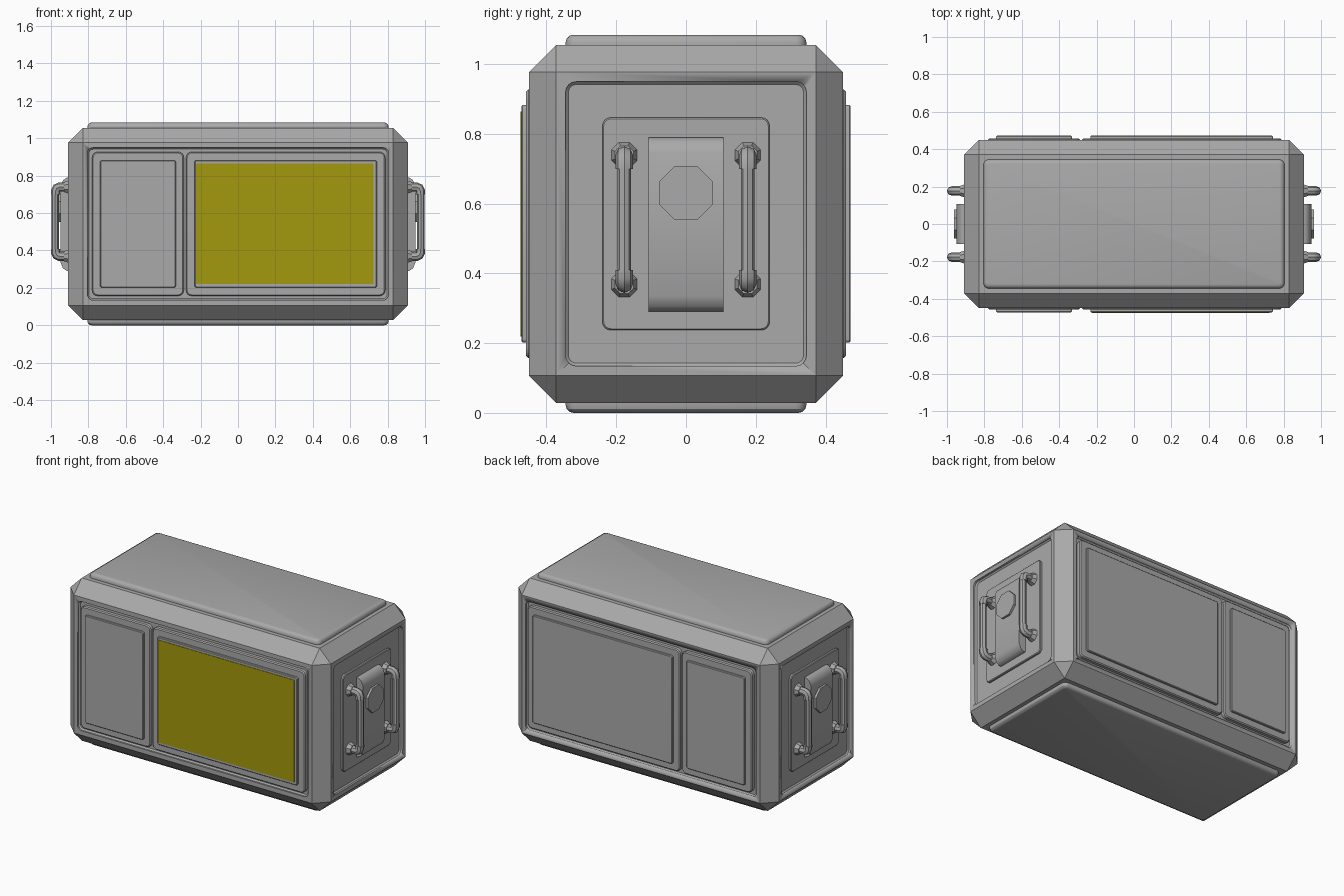
import bpy, bmesh
from math import pi, radians
from mathutils import Matrix, Vector

cube = bpy.data.objects.get("Cube")
if cube:
    bpy.data.objects.remove(cube, do_unlink=True)


def material(name, rgb):
    m = bpy.data.materials.new(name)
    m.use_nodes = True
    m.diffuse_color = (*rgb, 1)
    m.node_tree.nodes["Principled BSDF"].inputs["Base Color"].default_value = (*rgb, 1)
    return m


GREY = material("grey metal", (0.4, 0.4, 0.4))
YELLOW = material("yellow screen", (0.37, 0.32, 0.004))
MID = 0.542  # height of the crate's centre

# Rotations that turn local +z towards each side of the crate
FACING = {
    "front": Matrix.Rotation(pi / 2, 4, "X"),
    "back": Matrix.Rotation(-pi / 2, 4, "X"),
    "left": Matrix.Rotation(pi / 2, 4, "Y"),
    "right": Matrix.Rotation(-pi / 2, 4, "Y"),
    "top": Matrix.Identity(4),
    "bottom": Matrix.Rotation(pi, 4, "X"),
}


def finish(name, bm, mat, smooth=30):
    bmesh.ops.recalc_face_normals(bm, faces=bm.faces)
    me = bpy.data.meshes.new(name)
    bm.to_mesh(me)
    bm.free()
    me.materials.append(mat)
    ob = bpy.data.objects.new(name, me)
    bpy.context.collection.objects.link(ob)
    activate(ob)
    bpy.ops.object.shade_smooth_by_angle(angle=radians(smooth))
    return ob


def activate(ob):
    bpy.ops.object.select_all(action="DESELECT")
    ob.select_set(True)
    bpy.context.view_layer.objects.active = ob


def plate(name, side, centre, w, h, base, top, r, edge=0.0, mat=GREY, segs=1):
    """Rounded slab between two distances from the centre plane of a side."""
    bm = bmesh.new()
    size = Matrix.Diagonal((w, h, top - base, 1))
    bmesh.ops.create_cube(bm, size=1, matrix=Matrix.Translation((0, 0, (top + base) / 2)) @ size)
    corners = [e for e in bm.edges if abs(e.verts[0].co.z - e.verts[1].co.z) > 1e-4]
    bmesh.ops.bevel(bm, geom=corners, offset=r, segments=4, profile=0.5, affect="EDGES")
    if edge:
        rim = [e for e in bm.edges if all(v.co.z > top - 1e-4 for v in e.verts)]
        bmesh.ops.bevel(bm, geom=rim, offset=edge, segments=segs, profile=0.5, affect="EDGES")
    bm.transform(Matrix.Translation(centre) @ FACING[side])
    return finish(name, bm, mat)


def recess(body, side, w, h, floor, surface):
    """Sink a rounded panel with a sloping wall into the body."""
    bm_side = -1 if side in ("front", "right") else 1
    axis = Vector((0, bm_side, 0)) if side in ("front", "back") else Vector((bm_side, 0, 0))
    opposite = {"front": "back", "back": "front", "left": "right", "right": "left"}[side]
    centre = axis * (floor + 0.1) + Vector((0, 0, MID))
    cutter = plate("recess_cutter", opposite, centre, w, h, 0, 0.1, 0.03, 0.008)
    mod = body.modifiers.new("recess", "BOOLEAN")
    mod.operation = "DIFFERENCE"
    mod.solver = "EXACT"
    mod.object = cutter
    activate(body)
    bpy.ops.object.modifier_apply(modifier=mod.name)
    bpy.data.objects.remove(cutter, do_unlink=True)


# Chamfered body with a sunken panel on four sides
bm = bmesh.new()
bmesh.ops.create_cube(bm, size=1, matrix=Matrix.Translation((0, 0, MID)) @ Matrix.Diagonal((1.816, 0.9, 1.026, 1)))
bmesh.ops.bevel(bm, geom=bm.edges[:], offset=0.078, segments=1, affect="EDGES")
body = finish("crate_body", bm, GREY, 20)
for side in ("front", "back"):
    recess(body, side, 1.61, 0.815, 0.432, 0.45)
for side in ("left", "right"):
    recess(body, side, 0.815, 0.69, 0.888, 0.908)

# Raised top and bottom slabs
for side in ("top", "bottom"):
    plate(side + "_slab", side, (0, 0, MID), 1.61, 0.69, 0.5, MID, 0.03, 0.022, segs=3)

# Two stepped panels on each long side
for side in ("front", "back"):
    for name, x, w in (("small", -0.535, 0.49), ("large", 0.255, 1.065)):
        c = (x, 0, MID)
        plate(f"{side}_{name}_panel", side, c, w, 0.77, 0.42, 0.458, 0.03, 0.006)
        inner = w - (0.085 if name == "small" else 0.09)
        plate(f"{side}_{name}_inset", side, c, inner, 0.68, 0.45, 0.472, 0.01, 0.004)
plate("screen", "front", (0.25, 0, MID), 0.95, 0.645, 0.47, 0.475, 0.006, mat=YELLOW)


def latch(side, s):
    """Thick plate with sloping ends."""
    bm = bmesh.new()
    profile = [(0.88, 0.29), (0.915, 0.29), (0.936, 0.305), (0.948, 0.335),
               (0.948, 0.745), (0.936, 0.775), (0.915, 0.79), (0.88, 0.79)]
    face = bm.faces.new([bm.verts.new((s * x, -0.108, z)) for x, z in profile])
    out = bmesh.ops.extrude_face_region(bm, geom=[face])
    moved = [v for v in out["geom"] if isinstance(v, bmesh.types.BMVert)]
    bmesh.ops.translate(bm, verts=moved, vec=(0, 0.216, 0))
    finish(side + "_latch", bm, GREY, 40)


def disc(name, side, centre, r1, r2, depth, turn=pi / 8):
    bm = bmesh.new()
    bmesh.ops.create_cone(bm, cap_ends=True, segments=8, radius1=r1, radius2=r2, depth=depth,
                          matrix=Matrix.Rotation(turn, 4, "Z"))
    bm.transform(Matrix.Translation(centre) @ FACING[side])
    finish(name, bm, GREY)


def tube(name, points, radius):
    cu = bpy.data.curves.new(name, "CURVE")
    cu.dimensions = "3D"
    cu.bevel_depth = radius
    cu.bevel_resolution = 2
    cu.use_fill_caps = True
    sp = cu.splines.new("POLY")
    sp.points.add(len(points) - 1)
    for p, co in zip(sp.points, points):
        p.co = (*co, 1)
    cu.materials.append(GREY)
    ob = bpy.data.objects.new(name, cu)
    bpy.context.collection.objects.link(ob)
    activate(ob)
    bpy.ops.object.convert(target="MESH")
    bpy.ops.object.shade_smooth_by_angle(angle=radians(40))


# End fittings: backing plate, latch, knob and two grab handles
for side, s in (("left", 1), ("right", -1)):
    plate(side + "_backing", side, (0, 0, MID), 0.61, 0.48, 0.87, 0.902, 0.025, 0.004)
    latch(side, s)
    disc(side + "_knob", side, (s * 0.95, 0, 0.63), 0.084, 0.084, 0.024)
    for label, y in (("front", -0.177), ("back", 0.177)):
        name = f"{side}_{label}_handle"
        half = 0.185
        tube(name, [(s * 0.978, y, MID + 0.012 - half + 0.03), (s * 0.978, y, MID + 0.012 + half - 0.03)], 0.02)
        for end, d in (("lower", -1), ("upper", 1)):
            z = MID + 0.012 + d * half
            disc(f"{name}_{end}_foot", side, (s * 0.914, y, z), 0.041, 0.029, 0.03)
            tube(f"{name}_{end}_elbow",
                 [(s * 0.89, y, z), (s * 0.955, y, z), (s * 0.969, y, z - d * 0.006),
                  (s * 0.975, y, z - d * 0.02), (s * 0.975, y, z - d * 0.04)], 0.025)
